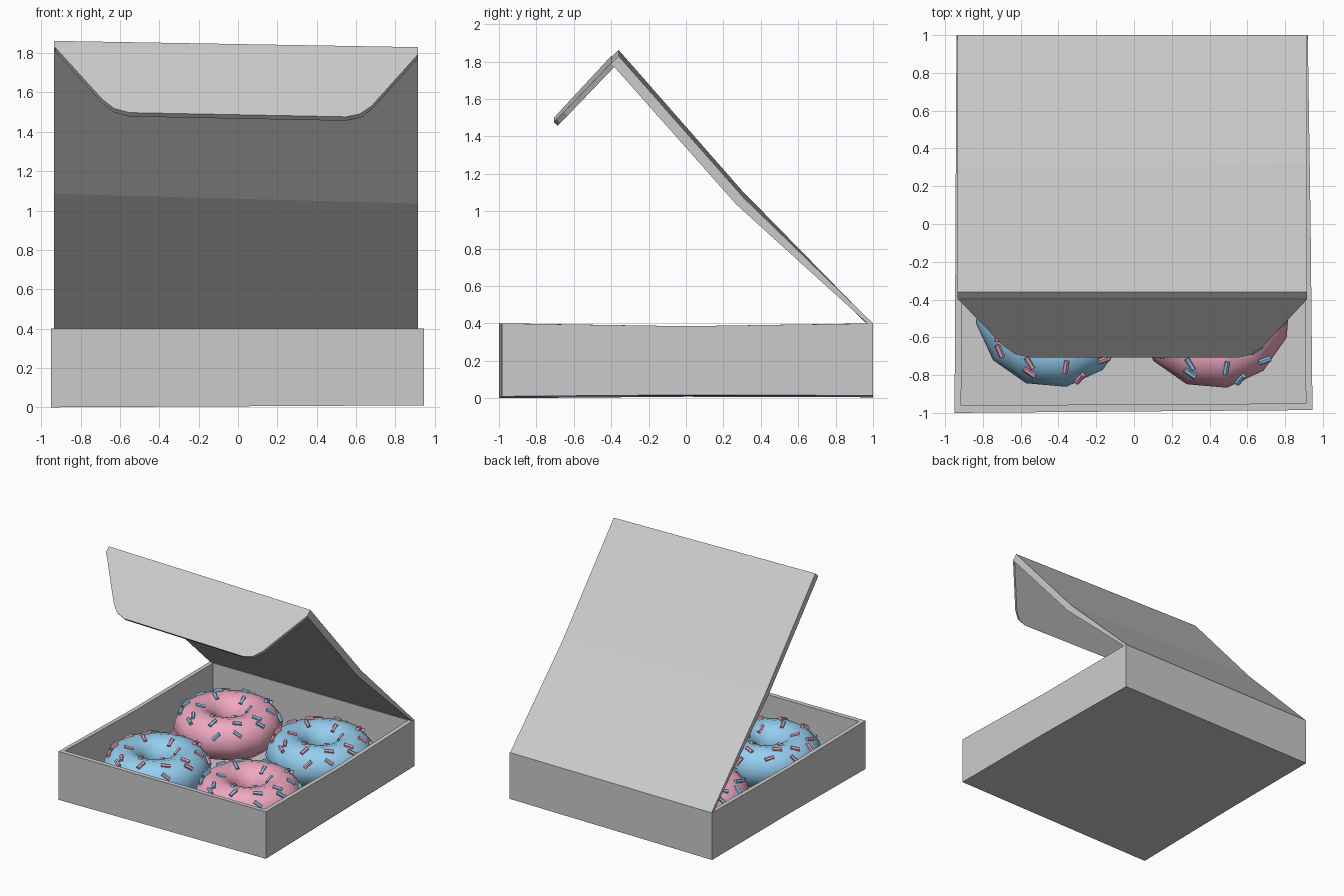
import bpy, bmesh, random
from math import sin, cos, pi, radians
from mathutils import Vector, Matrix

if "Cube" in bpy.data.objects:
    bpy.data.objects.remove(bpy.data.objects["Cube"])

random.seed(4)


def material(name, rgb):
    m = bpy.data.materials.new(name)
    m.diffuse_color = (*rgb, 1)
    m.use_nodes = True
    m.node_tree.nodes["Principled BSDF"].inputs["Base Color"].default_value = m.diffuse_color
    return m


def finish(name, bm, mat=None):
    bmesh.ops.recalc_face_normals(bm, faces=bm.faces)
    mesh = bpy.data.meshes.new(name)
    bm.to_mesh(mesh)
    bm.free()
    obj = bpy.data.objects.new(name, mesh)
    bpy.context.collection.objects.link(obj)
    if mat:
        mesh.materials.append(mat)
    return obj


def loft(name, rings):
    """Closed solid through matching rings of points, capped at both ends."""
    bm = bmesh.new()
    loops = [[bm.verts.new(p) for p in r] for r in rings]
    n = len(loops[0])
    for a, b in zip(loops, loops[1:]):
        for i in range(n):
            j = (i + 1) % n
            bm.faces.new((a[i], a[j], b[j], b[i]))
    bm.faces.new(loops[0])
    bm.faces.new(loops[-1])
    return finish(name, bm)


blue = material("blue_icing", (0.30, 0.62, 0.87))
pink = material("pink_icing", (0.87, 0.39, 0.53))

# Open tray with slightly bowed card sides
plan = [(-0.95, -1), (0.945, -0.985), (0.935, 0), (0.92, 1), (-0.94, 1), (-0.945, 0)]
inner = [(-0.915, -0.96), (0.91, -0.95), (0.9, 0), (0.885, 0.965), (-0.905, 0.965), (-0.91, 0)]
base_z = [0, 0.01, 0.018, 0.015, 0.005, 0.008]
rim_z = [0.4, 0.4, 0.385, 0.4, 0.395, 0.385]
loft("tray", [
    [(x, y, z) for (x, y), z in zip(plan, base_z)],
    [(x, y, z) for (x, y), z in zip(plan, rim_z)],
    [(x, y, z) for (x, y), z in zip(inner, rim_z)],
    [(x, y, 0.036) for x, y in inner],
])

# Lid panel, creased halfway and a little higher on the left
left = [(1.0, 0.395), (0.295, 1.115), (-0.36, 1.862), (-0.40, 1.825), (0.255, 1.085), (0.97, 0.395)]
right = [(1.0, 0.40), (0.31, 1.07), (-0.36, 1.83), (-0.40, 1.79), (0.27, 1.035), (0.97, 0.40)]
loft("lid", [[(-0.935, y, z) for y, z in left], [(0.915, y, z) for y, z in right]])

# Front flap with clipped, rounded corners
outline = [(-0.93, 0), (-0.69, 0.80), (-0.63, 0.94), (-0.55, 1),
           (0.55, 1), (0.62, 0.95), (0.68, 0.82), (0.915, 0)]


def flap_ring(dy, dz):
    return [(x, -0.40 - 0.307 * t + dy, 1.83 - 0.325 * t - 0.036 * (x + 0.93) / 1.85 + dz)
            for x, t in outline]


loft("front_flap", [flap_ring(0, 0), flap_ring(0.02, -0.02)])

# Doughnuts with sprinkles of the other colour
MAJOR, MINOR, HEIGHT = 0.25, 0.163, 0.2
sprinkles = []
for count, tilt, start in ((11, 52, -139), (10, 20, -118), (6, -28, -90)):
    for i in range(count):
        a = radians(start + 360 * i / count + random.uniform(-6, 6))
        t = radians(tilt + random.uniform(-14, 14))
        sprinkles.append((a, t, random.uniform(0, pi)))


def doughnut(label, x, y, icing, topping):
    bpy.ops.mesh.primitive_torus_add(
        major_segments=12, minor_segments=12, major_radius=MAJOR, minor_radius=MINOR,
        location=(x, y, HEIGHT), rotation=(0, 0, radians(10)))
    ring = bpy.context.object
    ring.name = label + "_doughnut"
    ring.data.materials.append(icing)
    bpy.ops.object.shade_smooth()
    bm = bmesh.new()
    for a, t, spin in sprinkles:
        normal = Vector((cos(a) * sin(t), sin(a) * sin(t), cos(t)))
        pos = Vector((cos(a) * MAJOR, sin(a) * MAJOR, 0)) + normal * (MINOR - 0.001)
        turn = normal.to_track_quat('Z', 'Y').to_matrix().to_4x4()
        m = (Matrix.Translation(pos + Vector((x, y, HEIGHT))) @ turn
             @ Matrix.Rotation(spin, 4, 'Z') @ Matrix.Rotation(pi / 2, 4, 'X'))
        bmesh.ops.create_cone(bm, cap_ends=True, segments=6, radius1=0.015,
                              radius2=0.015, depth=0.07, matrix=m)
    finish(label + "_sprinkles", bm, topping)


doughnut("front_left", -0.43, -0.455, blue, pink)
doughnut("front_right", 0.42, -0.46, pink, blue)
doughnut("back_right", 0.43, 0.46, blue, pink)
doughnut("back_left", -0.42, 0.47, pink, blue)
